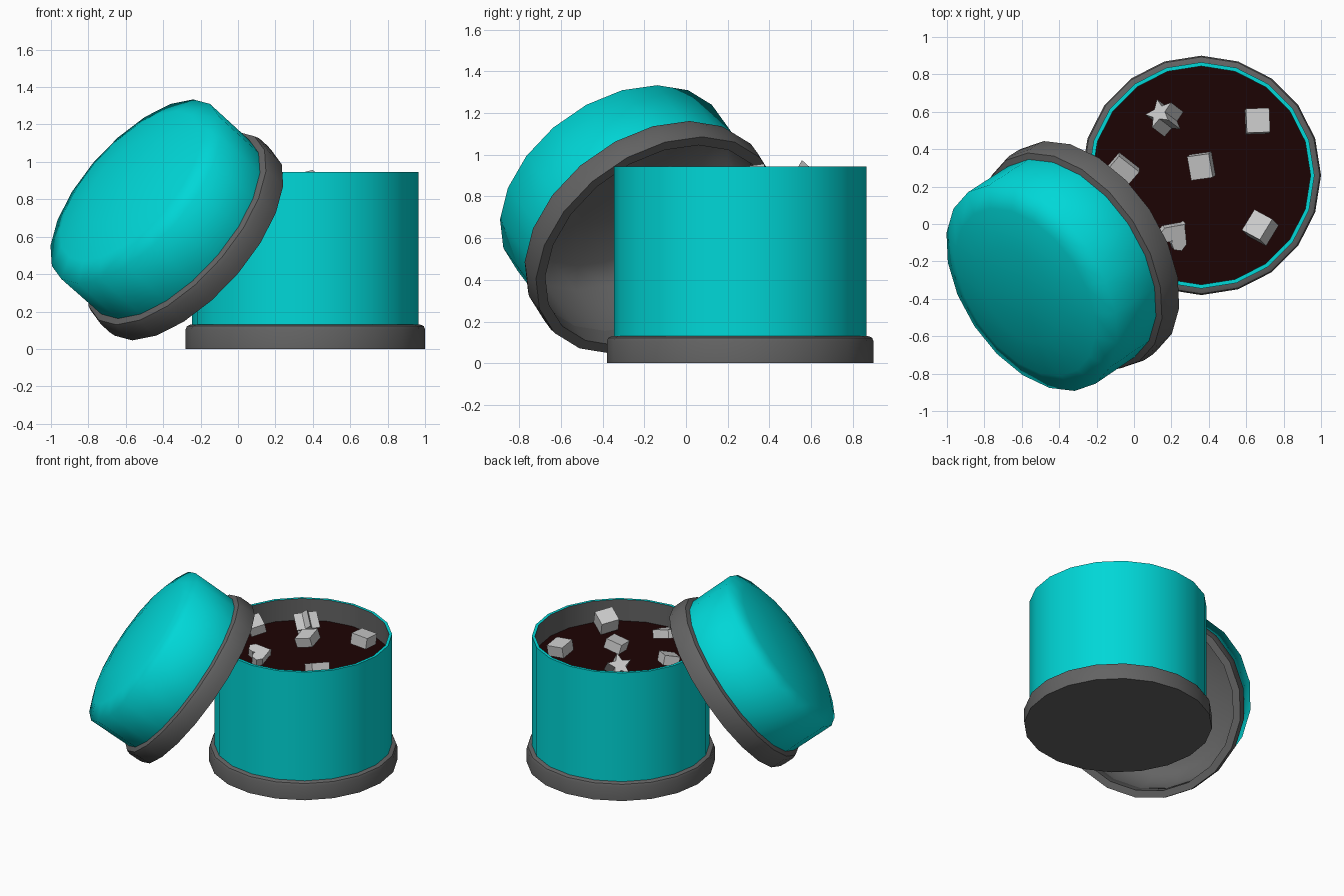
import bpy, bmesh
from math import sin, cos, pi, radians
from mathutils import Matrix, Vector, Euler

cube = bpy.data.objects.get("Cube")
if cube:
    bpy.data.objects.remove(cube, do_unlink=True)


def material(name, rgb):
    m = bpy.data.materials.new(name)
    m.use_nodes = True
    m.diffuse_color = (*rgb, 1)
    bsdf = next(n for n in m.node_tree.nodes if n.type == 'BSDF_PRINCIPLED')
    bsdf.inputs["Base Color"].default_value = (*rgb, 1)
    return m


TEAL = material("teal", (0, 0.68, 0.68))
GREY = material("dark grey", (0.125, 0.125, 0.125))
SOIL = material("dark brown", (0.012, 0.001, 0.001))
PALE = material("pale grey", (0.6, 0.6, 0.6))
SIDES = 20


def finish(name, bm, mats, matrix, angle):
    bmesh.ops.recalc_face_normals(bm, faces=bm.faces)
    mesh = bpy.data.meshes.new(name)
    bm.to_mesh(mesh)
    bm.free()
    for m in mats:
        mesh.materials.append(m)
    ob = bpy.data.objects.new(name, mesh)
    bpy.context.collection.objects.link(ob)
    ob.matrix_world = matrix
    bpy.ops.object.select_all(action='DESELECT')
    ob.select_set(True)
    bpy.context.view_layer.objects.active = ob
    if angle:
        bpy.ops.object.shade_smooth_by_angle(angle=radians(angle))


def lathe(name, profile, mats, matrix, grey_from=None, angle=40):
    """Turn a (radius, height) profile; segments from grey_from on use the second material."""
    bm = bmesh.new()
    rings = [[bm.verts.new((r * cos(2 * pi * i / SIDES), r * sin(2 * pi * i / SIDES), z))
              for i in range(SIDES)] for r, z in profile]
    for k in range(len(rings) - 1):
        a, b = rings[k], rings[k + 1]
        for i in range(SIDES):
            j = (i + 1) % SIDES
            f = bm.faces.new((a[i], a[j], b[j], b[i]))
            f.material_index = int(grey_from is not None and k >= grey_from)
    bmesh.ops.remove_doubles(bm, verts=bm.verts, dist=0.0001)
    finish(name, bm, mats, matrix, angle)


def prism(name, outline, depth, loc, rot):
    """Extrude a flat outline, centred on its own middle."""
    bm = bmesh.new()
    face = bm.faces.new([bm.verts.new((x, y, -depth / 2)) for x, y in outline])
    ext = bmesh.ops.extrude_face_region(bm, geom=[face])
    bmesh.ops.translate(bm, vec=(0, 0, depth),
                        verts=[v for v in ext["geom"] if isinstance(v, bmesh.types.BMVert)])
    finish(name, bm, [PALE], Matrix.Translation(loc) @ rot, 0)


def turn(x, y, z):
    return Euler((radians(x), radians(y), radians(z))).to_matrix().to_4x4()


def facing(normal, spin=0):
    """Rotation that points local z along the normal, spun about it."""
    return Vector(normal).to_track_quat('Z', 'Y').to_matrix().to_4x4() @ turn(0, 0, spin)


# Container: base, wall with lining, contents
pot = Matrix.Translation((0.36, 0.26, 0))
lathe("pot_base", [(0, 0), (0.64, 0), (0.64, 0.105), (0.633, 0.122), (0.615, 0.13), (0, 0.13)],
      [GREY], pot)
lathe("pot_wall", [(0, 0.1), (0.605, 0.1), (0.605, 0.945), (0.584, 0.945), (0.584, 0.76), (0, 0.76)],
      [TEAL, GREY], pot, grey_from=3)
lathe("pot_contents", [(0, 0.74), (0.588, 0.74), (0.588, 0.785), (0, 0.785)], [SOIL], pot)

# Lid leaning against the container: rim, dome and its lining
lid = Matrix.Translation((-0.25, -0.145, 0.575)) @ facing((-0.67, -0.445, 0.602))
lathe("lid_rim", [(0.6, -0.015), (0.65, -0.015), (0.654, 0.02), (0.654, 0.09), (0.645, 0.118),
                  (0.61, 0.13), (0.6, 0.1), (0.6, -0.015)], [GREY], lid, angle=50)
lathe("lid_dome", [(0.605, 0.06), (0.612, 0.13), (0.615, 0.445), (0.5, 0.495), (0.28, 0.54), (0, 0.56)],
      [TEAL], lid, angle=100)
lathe("lid_lining", [(0.602, 0), (0.596, 0.42), (0.49, 0.475), (0.27, 0.515), (0, 0.535)],
      [GREY], lid, angle=100)

# Pale pieces scattered over the contents
def block(w, h):
    return [(-w / 2, -h / 2), (w / 2, -h / 2), (w / 2, h / 2), (-w / 2, h / 2)]


prism("block_back", block(0.125, 0.13), 0.08, (0.66, 0.55, 0.885), turn(-6, 5, 2))
prism("block_middle", block(0.12, 0.13), 0.07, (0.36, 0.31, 0.90), turn(8, -14, 8))
prism("block_side", block(0.14, 0.11), 0.07, (-0.06, 0.29, 0.895), turn(14, 10, -38))
prism("block_front", block(0.13, 0.12), 0.11, (0.675, -0.02, 0.865), facing((-0.3, 0.3, 0.88), 15))

star = [((0.088, 0.04)[i % 2] * cos(pi / 2 + i * pi / 5),
         (0.088, 0.04)[i % 2] * sin(pi / 2 + i * pi / 5)) for i in range(10)]
prism("star_piece", star, 0.12, (0.165, 0.57, 0.87), facing((-0.55, 0.42, 0.72)))

heart = [(0.0052 * 16 * sin(t) ** 3,
          0.0052 * (13 * cos(t) - 5 * cos(2 * t) - 2 * cos(3 * t) - cos(4 * t)))
         for t in (2 * pi * i / 14 for i in range(14))]
prism("heart_piece", heart, 0.06, (0.215, -0.06, 0.88), facing((0.22, -0.22, 0.92), 98))
